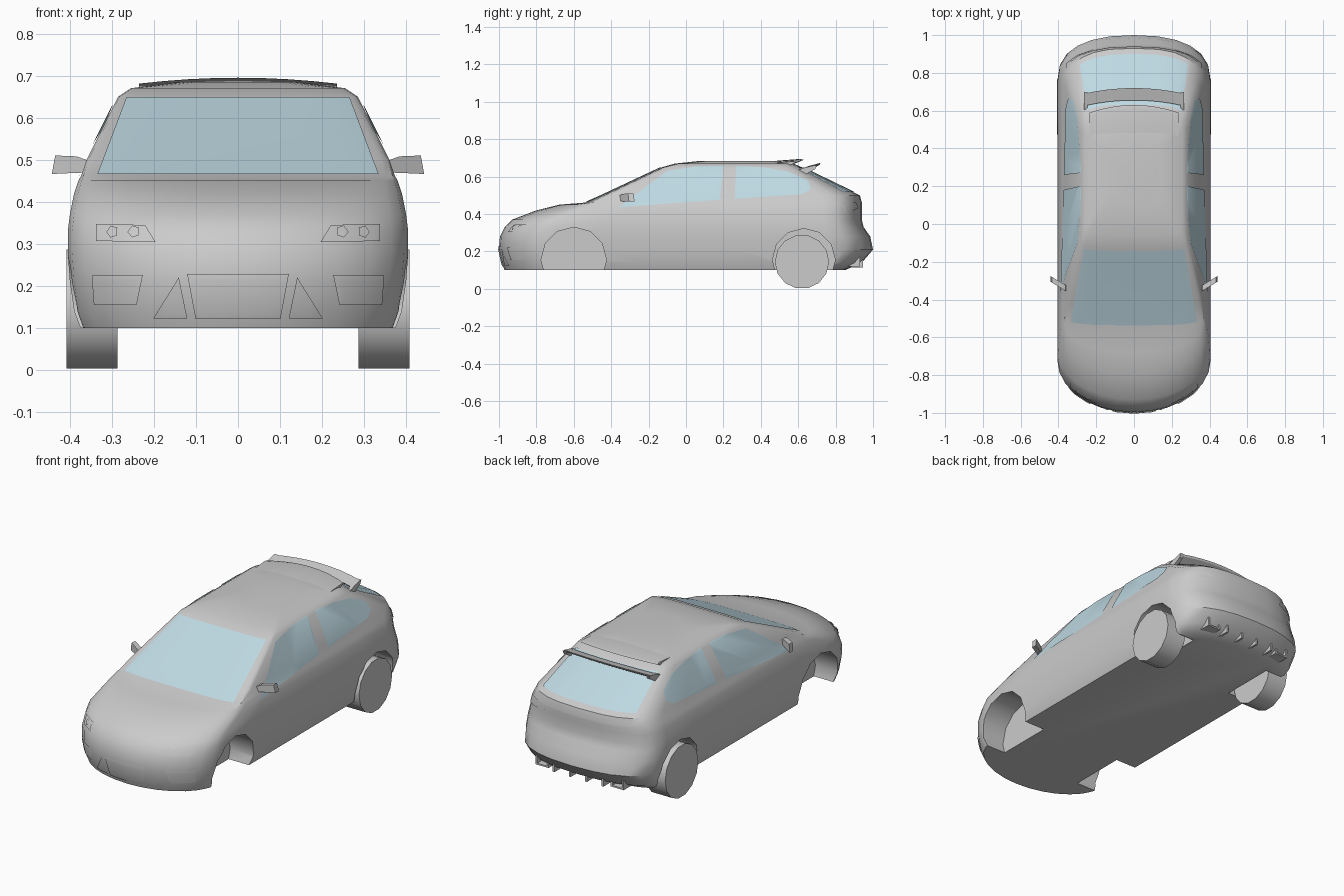
import bpy, bmesh, math
from mathutils import Vector

if "Cube" in bpy.data.objects:
    bpy.data.objects.remove(bpy.data.objects["Cube"])

glass = bpy.data.materials.new("glass")
glass.diffuse_color = (0.52, 0.70, 0.77, 1)
glass.use_nodes = True
glass.node_tree.nodes["Principled BSDF"].inputs["Base Color"].default_value = glass.diffuse_color


def finish(name, bm, angle=35, mat=None):
    me = bpy.data.meshes.new(name)
    bm.to_mesh(me)
    bm.free()
    ob = bpy.data.objects.new(name, me)
    bpy.context.collection.objects.link(ob)
    if mat:
        me.materials.append(mat)
    smooth(ob, angle)
    return ob


def smooth(ob, angle):
    bpy.ops.object.select_all(action='DESELECT')
    ob.select_set(True)
    bpy.context.view_layer.objects.active = ob
    bpy.ops.object.shade_smooth_by_angle(angle=math.radians(angle))


def loft(rings):
    """Skin a stack of closed rings and cap both ends."""
    bm = bmesh.new()
    vs = [[bm.verts.new(p) for p in r] for r in rings]
    n = len(rings[0])
    for a, b in zip(vs, vs[1:]):
        for i in range(n):
            j = (i + 1) % n
            bm.faces.new((a[i], a[j], b[j], b[i]))
    bm.faces.new(vs[0])
    bm.faces.new(vs[-1])
    bmesh.ops.recalc_face_normals(bm, faces=bm.faces)
    return bm


def outline(z, yf, yr, w, cf, cr, ef, er):
    """Plan outline: curved nose, straight flank, curved tail."""
    half, F, S, R = [], 7, 6, 6
    for i in range(F + 1):
        t = i / F * math.pi / 2
        s, c = math.sin(t), max(math.cos(t), 0)
        half.append((w * s ** ef, yf + cf * (1 - c ** ef), z))
    y0, y1 = yf + cf, yr - cr
    half += [(w, y0 + (y1 - y0) * i / S, z) for i in range(1, S)]
    for i in range(R, -1, -1):
        t = i / R * math.pi / 2
        s, c = math.sin(t), max(math.cos(t), 0)
        if i == R:
            c = 0
        half.append((w * s ** er, yr - cr * (1 - c ** er), z))
    half[F] = (w, y0, z)
    return half + [(-x, y, z) for x, y, z in half[-2:0:-1]]


# Body shell: height, nose y, tail y, half width, nose depth, tail depth, squareness
LEVELS = [
    (0.10, -0.970, 0.850, 0.375, 0.25, 0.12, 1.0, 0.8),
    (0.14, -0.985, 0.940, 0.390, 0.26, 0.18, 1.0, 0.85),
    (0.21, -1.000, 1.000, 0.400, 0.27, 0.22, 1.0, 0.85),
    (0.28, -0.995, 0.985, 0.405, 0.27, 0.22, 1.0, 0.85),
    (0.33, -0.970, 0.950, 0.405, 0.27, 0.20, 1.0, 0.8),
    (0.37, -0.930, 0.940, 0.400, 0.25, 0.20, 1.0, 0.8),
    (0.42, -0.800, 0.940, 0.390, 0.25, 0.20, 0.95, 0.8),
    (0.45, -0.680, 0.940, 0.380, 0.20, 0.20, 0.8, 0.8),
    (0.462, -0.535, 0.940, 0.373, 0.06, 0.20, 0.6, 0.8),
    (0.50, -0.450, 0.930, 0.360, 0.05, 0.22, 0.55, 0.75),
    (0.65, -0.130, 0.620, 0.285, 0.04, 0.12, 0.5, 0.6),
    (0.67, -0.060, 0.575, 0.255, 0.05, 0.10, 0.6, 0.6),
    (0.685, 0.080, 0.480, 0.140, 0.10, 0.10, 0.8, 0.8),
]
shell = loft([outline(*lv) for lv in LEVELS])


def panel(name, poly, view, mat=None, lift=0.004):
    """Cut a convex outline out of a copy of the shell and lift it slightly."""
    d = {'front': Vector((0, -1, 0)), 'back': Vector((0, 1, 0)),
         'right': Vector((1, 0, 0)), 'left': Vector((-1, 0, 0))}[view]
    side = abs(d.x) > 0.5
    bm = shell.copy()
    away = [f for f in bm.faces if f.normal.dot(d) < 0.15]
    bmesh.ops.delete(bm, geom=away, context='FACES')
    pts = [Vector((0, u, v)) if side else Vector((u, 0, v)) for u, v in poly]
    mid = sum(pts, Vector()) / len(pts)
    for a, b in zip(pts, pts[1:] + pts[:1]):
        no = (b - a).cross(d)
        if no.dot(mid - a) > 0:
            no = -no
        bmesh.ops.bisect_plane(bm, geom=bm.verts[:] + bm.edges[:] + bm.faces[:],
                               plane_co=a, plane_no=no, clear_outer=True)
    bm.normal_update()
    for v, n in [(v, v.normal.copy()) for v in bm.verts]:
        v.co += n * lift
    return finish(name, bm, 35, mat)


def flip(poly):
    return [(-u, v) for u, v in poly]


# Glazing
panel("windscreen", [(-.335, .460), (.335, .460), (.265, .645), (-.265, .645)], 'front', glass)
panel("rear_window", [(-.285, .515), (.285, .515), (.25, .645), (-.25, .645)], 'back', glass)
front_glass = [(-.36, .435), (.18, .475), (.20, .655), (.05, .652), (-.10, .63)]
rear_glass = [(.26, .48), (.62, .505), (.665, .53), (.655, .575), (.55, .625), (.42, .648), (.27, .655)]
for s in ('left', 'right'):
    panel(s + "_front_window", front_glass, s, glass)
    panel(s + "_rear_window", rear_glass, s, glass)

# Nose and tail trim
panel("grille", [(-.10, .122), (.10, .122), (.12, .228), (-.12, .228)], 'front')
headlight = [(.195, .303), (.335, .305), (.335, .345), (.22, .342)]
vent = [(.12, .124), (.20, .124), (.14, .22)]
fog = [(.24, .155), (.34, .155), (.345, .225), (.225, .225)]
tail = [(.22, .43), (.355, .41), (.355, .46), (.24, .46)]
for s, fn in (('right', list), ('left', flip)):
    panel(s + "_headlight", fn(headlight), 'front')
    panel(s + "_bumper_vent", fn(vent), 'front')
    panel(s + "_fog_surround", fn(fog), 'front')
    panel(s + "_tail_light", fn(tail), 'back')
    for k, cx in enumerate((.245, .295)):
        lamp = [(cx + .014 * math.cos(a * math.tau / 5), .325 + .014 * math.sin(a * math.tau / 5))
                for a in range(5)]
        panel(f"{s}_lamp_{k}", fn(lamp), 'front', lift=0.008)

body = finish("body", shell, 35)


def cylinder(name, x0, x1, y, z, r, sides):
    return finish(name, loft([[(x, y + r * math.cos(math.tau * i / sides),
                                z + r * math.sin(math.tau * i / sides))
                               for i in range(sides)] for x in (x0, x1)]), 35)


# Wheel arches cut into the body
for sx in (-1, 1):
    for y, r in ((-.60, .175), (.63, .168)):
        cut = cylinder("arch_cutter", sx * .25, sx * .6, y, .155, r, 12)
        cut.hide_render = True
        m = body.modifiers.new("arch", 'BOOLEAN')
        m.operation, m.solver, m.object = 'DIFFERENCE', 'EXACT', cut
        bpy.context.view_layer.objects.active = body
        bpy.ops.object.modifier_apply(modifier=m.name)
        bpy.data.objects.remove(cut)
smooth(body, 35)

for sx, s in ((1, 'right'), (-1, 'left')):
    # Rear wheels
    wheel = cylinder(s + "_rear_wheel", sx * .287, sx * .408, .62, .145, .145, 14)
    # Door mirrors: swept-back housing
    prof = [(.345, .470), (.362, .500), (.385, .508), (.435, .510), (.443, .466), (.40, .468)]
    finish(s + "_mirror", loft([[(sx * x, -.35 + (x - .36) * .6 + dy, z) for x, z in prof]
                                for dy in (-.005, .025)]), 30)
    # Wing supports
    side = [(.57, .625), (.64, .612), (.69, .64), (.70, .662), (.64, .65)]
    finish(s + "_wing_support", loft([[(sx * x, y, z) for y, z in side] for x in (.245, .265)]), 30)


def blade(name, w, prof, sweep, drop):
    """Wing section swept across the car, ends pulled forward and down."""
    rings = []
    for i in range(-4, 5):
        k = (i / 4) ** 2
        rings.append([(w * i / 4, y - sweep * k, z - drop * k) for y, z in prof])
    finish(name, loft(rings), 30)


# Roof spoiler and lower wing
blade("roof_spoiler", .235, [(.42, .680), (.61, .695), (.63, .690), (.57, .665)], .04, .014)
blade("rear_wing", .265, [(.655, .657), (.72, .674), (.715, .664), (.675, .640)], .03, .012)

# Diffuser fins and exhaust frames under the rear bumper
def box(name, x0, x1, y0, y1, z0, z1):
    finish(name, loft([[(x0, y0, z), (x1, y0, z), (x1, y1, z), (x0, y1, z)] for z in (z0, z1)]), 30)


for k, x in enumerate((-.15, -.05, .05, .15)):
    box(f"diffuser_fin_{k}", x - .006, x + .006, .84, .945, .115, .17)
for sx in (-1, 1):
    x = sx * .23
    for k in (-1, 1):
        box("exhaust_frame", x + k * .035 - .005, x + k * .035 + .005, .85, .93, .12, .17)
    box("exhaust_frame_base", x - .04, x + .04, .85, .93, .12, .128)
